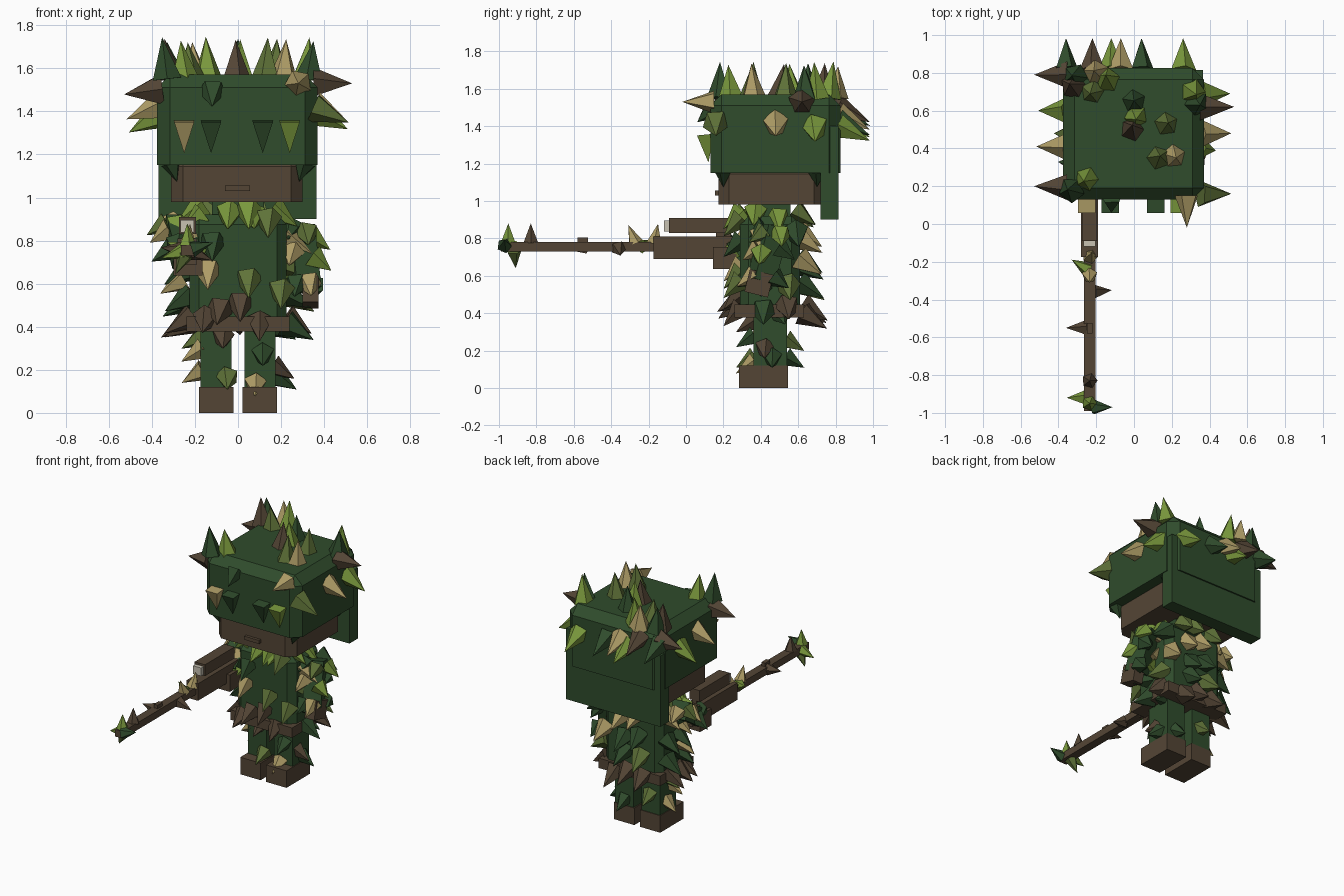
import bpy, bmesh, math, random
from mathutils import Vector, Matrix

if "Cube" in bpy.data.objects:
    bpy.data.objects.remove(bpy.data.objects["Cube"], do_unlink=True)
random.seed(11)

# Flat colours
COLOURS = {
    "forest": (0.029, 0.072, 0.025),
    "bark": (0.088, 0.060, 0.036),
    "leaf": (0.19, 0.31, 0.045),
    "olive": (0.115, 0.17, 0.04),
    "straw": (0.43, 0.34, 0.135),
    "glass": (0.58, 0.54, 0.45),
}
MATS = {}
for label, rgb in COLOURS.items():
    m = bpy.data.materials.new(label)
    m.use_nodes = True
    m.diffuse_color = (*rgb, 1)
    m.node_tree.nodes["Principled BSDF"].inputs["Base Color"].default_value = (*rgb, 1)
    MATS[label] = m
ORDER = list(COLOURS)


def finish(bm, name, labels):
    mesh = bpy.data.meshes.new(name)
    bm.to_mesh(mesh)
    bm.free()
    for label in labels:
        mesh.materials.append(MATS[label])
    ob = bpy.data.objects.new(name, mesh)
    bpy.context.collection.objects.link(ob)
    return ob


def box(name, colour, xs, ys, zs, chamfer=0.0):
    """Box from ranges; chamfer cuts every edge except the bottom ones."""
    bm = bmesh.new()
    bmesh.ops.create_cube(bm, size=1)
    for v in bm.verts:
        v.co = [lo + (c + 0.5) * (hi - lo) for c, (lo, hi) in zip(v.co, (xs, ys, zs))]
    if chamfer:
        low = zs[0] + chamfer / 2
        edges = [e for e in bm.edges if max(v.co.z for v in e.verts) > low]
        bmesh.ops.bevel(bm, geom=edges, offset=chamfer, segments=1, affect='EDGES')
    return finish(bm, name, [colour])


def limb(name, colour, a, b, width, depth):
    """Box stretched between two points."""
    a, b = Vector(a), Vector(b)
    bm = bmesh.new()
    bmesh.ops.create_cube(bm, size=1)
    turn = (b - a).to_track_quat('Z', 'Y').to_matrix().to_4x4()
    bm.transform(Matrix.Translation((a + b) / 2) @ turn
                 @ Matrix.Diagonal((width, depth, (b - a).length, 1)))
    return finish(bm, name, [colour])


def foliage(name, spikes, sides=5):
    """Pointed leaves: (colour, base, direction, length, radius)."""
    bm = bmesh.new()
    for colour, base, way, length, radius in spikes:
        way = Vector(way).normalized()
        spin = math.pi / 4 if sides == 4 else random.uniform(0, math.tau)
        mat = (Matrix.Translation(Vector(base) + way * length / 2)
               @ way.to_track_quat('Z', 'Y').to_matrix().to_4x4()
               @ Matrix.Rotation(spin, 4, 'Z'))
        new = bmesh.ops.create_cone(bm, cap_ends=True, segments=sides, radius1=radius,
                                    radius2=0, depth=length, matrix=mat)["verts"]
        for f in {f for v in new for f in v.link_faces}:
            f.material_index = ORDER.index(colour)
    return finish(bm, name, ORDER)


# Head
box("hood", "forest", (-0.375, 0.37), (0.13, 0.825), (1.15, 1.57), 0.06)
box("face", "bark", (-0.31, 0.30), (0.175, 0.74), (0.98, 1.2), 0.055)
box("mouth", "bark", (-0.06, 0.055), (0.155, 0.2), (1.03, 1.055))
box("hood_back_flap", "forest", (-0.37, 0.365), (0.72, 0.815), (0.90, 1.40))
box("neck", "forest", (-0.12, 0.12), (0.35, 0.56), (0.88, 1.0))

# Body
box("torso", "forest", (-0.225, 0.225), (0.29, 0.61), (0.40, 0.92), 0.045)
box("belt", "bark", (-0.24, 0.24), (0.26, 0.63), (0.377, 0.447))
for side, s in (("right", -1), ("left", 1)):
    box(side + "_leg", "forest", sorted((s * 0.03, s * 0.175)), (0.36, 0.54), (0.11, 0.42))
    box(side + "_foot", "bark", sorted((s * 0.022, s * 0.18)), (0.283, 0.545), (0, 0.12))

# Arms and hands
limb("left_arm", "forest", (0.28, 0.475, 0.86), (0.31, 0.40, 0.57), 0.12, 0.12)
limb("left_hand", "bark", (0.337, 0.405, 0.62), (0.337, 0.375, 0.50), 0.075, 0.13)
limb("right_arm", "forest", (-0.28, 0.48, 0.87), (-0.24, 0.24, 0.72), 0.12, 0.12)
box("right_hand", "bark", (-0.30, -0.165), (0.145, 0.27), (0.637, 0.755))

# Long rifle
box("rifle_barrel", "bark", (-0.265, -0.205), (-0.99, -0.15), (0.73, 0.78))
box("rifle_body", "bark", (-0.28, -0.19), (-0.175, 0.33), (0.69, 0.81))
box("rifle_sight", "bark", (-0.25, -0.22), (-0.58, -0.525), (0.775, 0.805))
box("scope", "bark", (-0.275, -0.195), (-0.09, 0.24), (0.83, 0.91))
box("scope_mount", "bark", (-0.25, -0.22), (0.16, 0.24), (0.80, 0.84))
box("scope_lens", "glass", (-0.268, -0.205), (-0.118, -0.085), (0.838, 0.895))

# Leaves hanging flat on the front of the hood
foliage("brow_leaves", [(c, (x, 0.105, 1.355), (0, 0.1, -1), 0.15, 0.066) for c, x in
                        (("straw", -0.25), ("forest", -0.125),
                         ("forest", 0.115), ("leaf", 0.24))], sides=4)

# Upright leaves on the crown
crown = [("forest", 0.0, 0.65), ("bark", -0.01, 0.50), ("olive", 0.17, 0.53),
         ("straw", 0.21, 0.36), ("olive", 0.13, 0.35), ("leaf", -0.25, 0.24),
         ("leaf", 0.31, 0.70), ("straw", -0.20, 0.80), ("leaf", -0.14, 0.76),
         ("bark", -0.32, 0.73), ("olive", -0.22, 0.70), ("forest", -0.31, 0.78),
         ("forest", 0.33, 0.64), ("leaf", 0.01, 0.57), ("forest", -0.33, 0.18)]
foliage("crown_leaves", [(c, (x, y, 1.55), (x * 0.35, random.uniform(-0.1, 0.15), 1),
                          random.uniform(0.17, 0.2), 0.07) for c, x, y in crown])

# Leaves on the sides, front and back of the hood
sides = [("bark", -1, 0.79, 1.50), ("leaf", -1, 0.60, 1.39), ("straw", -1, 0.41, 1.43),
         ("bark", -1, 0.20, 1.50), ("leaf", 1, 0.69, 1.40), ("bark", 1, 0.62, 1.53),
         ("straw", 1, 0.48, 1.42), ("olive", 1, 0.16, 1.42)]
hood = [(c, (s * 0.35, y, z), (s, 0, (z - 1.53) * 4), 0.18, 0.075) for c, s, y, z in sides]
backs = [("forest", -0.36, 1.48), ("leaf", -0.12, 1.42), ("straw", -0.07, 1.46),
         ("forest", 0.04, 1.43), ("leaf", 0.26, 1.40), ("bark", -0.22, 1.50)]
hood += [(c, (x, 0.81, z), (0, 1, -0.45), 0.19, 0.07) for c, x, z in backs]
hood += [("straw", (0.28, 0.15, 1.53), (0, -1, 0), 0.17, 0.065),
         ("forest", (-0.12, 0.15, 1.50), (0, -0.8, -0.7), 0.12, 0.065)]
hood += [("forest", (x, y, 1.16), (-x, 0, -1), 0.09, 0.05)
         for x in (-0.31, 0.31) for y in (0.20, 0.70)]
foliage("hood_leaves", hood)


def ring(mix, z, half_x, half_y, count, droop, length, radius, cx=0.0, cy=0.45,
         start=0.0, span=math.tau):
    """Leaves around a rectangular outline, pointing out and drooping."""
    out = []
    for i in range(count):
        a = start + span * (i + random.uniform(0.25, 0.75)) / count
        d = Vector((math.cos(a), math.sin(a), 0))
        to_x, to_y = (h / max(abs(c), 1e-4) for h, c in zip((half_x, half_y), d))
        base = Vector((cx, cy, z + random.uniform(-0.03, 0.03))) + d * (min(to_x, to_y) - 0.01)
        wall = Vector((math.copysign(1, d.x), 0, 0)) if to_x < to_y \
            else Vector((0, math.copysign(1, d.y), 0))
        out.append((random.choice(mix), base, wall + d * 0.3 - Vector((0, 0, droop)),
                    length * random.uniform(0.9, 1.1), radius))
    return out


# Leaves over the clothing: sparse on the chest, thicker behind
mixed = ["forest", "forest", "olive", "leaf", "straw"]
bright = ["forest", "olive", "leaf", "straw"]
earthy = ["bark", "bark", "forest"]
rear = {"start": -0.5, "span": math.pi + 1}
chest = [("olive", 0.14, 0.91), ("leaf", 0.05, 0.95), ("straw", -0.14, 0.67),
         ("olive", 0.05, 0.63), ("bark", 0.01, 0.52), ("bark", 0.10, 0.43),
         ("forest", -0.12, 0.80), ("olive", 0.20, 0.58)]
body = [(c, (x, 0.30, z), (0, -0.8, -0.8), 0.14, 0.065) for c, x, z in chest]
body += ring(["leaf", "olive", "leaf", "forest"], 0.94, 0.17, 0.14, 9, 0.9, 0.14, 0.065)
for z in (0.82, 0.69, 0.56):
    body += ring(mixed, z, 0.225, 0.16, 6, 0.8, 0.16, 0.07, **rear)
foliage("torso_leaves", body)
foliage("waist_leaves", ring(earthy, 0.42, 0.23, 0.18, 7, 0.8, 0.15, 0.07, **rear)
        + ring(earthy, 0.46, 0.22, 0.17, 3, 0.8, 0.15, 0.065, start=3.4, span=1.0))

# Leg leaves: colour, x, y, z and outward direction
legs = [("olive", -0.16, 0.45, 0.36, -1, 0), ("straw", -0.16, 0.41, 0.30, -1, 0),
        ("straw", -0.16, 0.46, 0.20, -1, 0.2), ("bark", -0.07, 0.37, 0.36, 0, -1),
        ("olive", -0.05, 0.37, 0.17, 0, -1), ("forest", 0.115, 0.37, 0.28, 0, -1),
        ("forest", 0.17, 0.46, 0.17, 1, 0), ("bark", 0.16, 0.42, 0.22, 1, 0),
        ("forest", 0.10, 0.53, 0.17, 0, 1), ("forest", 0.17, 0.50, 0.40, 1, 0.3),
        ("olive", -0.10, 0.53, 0.26, 0, 1), ("straw", 0.08, 0.37, 0.14, 0, -1)]
foliage("leg_leaves", [(c, (x, y, z), (dx, dy, -0.6), 0.12, 0.055)
                       for c, x, y, z, dx, dy in legs])
foliage("left_arm_leaves", [
    sp for t in (0.0, 0.45, 0.85)
    for sp in ring(bright, 0.85 - 0.28 * t, 0.06, 0.06, 4, 0.9, 0.11, 0.06,
                   0.28 + 0.03 * t, 0.475 - 0.07 * t)])
foliage("right_arm_leaves", [
    sp for t in (0.0, 0.5, 1.0)
    for sp in ring(bright, 0.87 - 0.1 * t, 0.06, 0.06, 5, 0.8, 0.11, 0.06,
                   -0.28 + 0.03 * t, 0.47 - 0.16 * t)]
    + [("straw", (-0.25, 0.42, 0.62), (-1, 0, -0.6), 0.13, 0.06)])

# Camouflage leaves along the barrel: colour, y, direction
barrel = [("leaf", -0.95, 0, 0, 1), ("forest", -0.97, 1, 0, 0.3), ("leaf", -0.92, -1, 0, -0.3),
          ("olive", -0.92, -0.5, 0.1, -1), ("bark", -0.83, 0, 0, 1), ("bark", -0.55, -1, 0, 0.1),
          ("bark", -0.36, 1, 0.1, -0.4), ("straw", -0.27, 0, -0.4, 1),
          ("leaf", -0.24, -0.5, 0.3, 0.2), ("straw", -0.17, 0.1, 0.2, 1)]
foliage("barrel_leaves", [(c, (-0.235 + 0.02 * x, y, 0.755 + 0.02 * z), (x, dy, z), 0.105, 0.042)
                          for c, y, x, dy, z in barrel])
